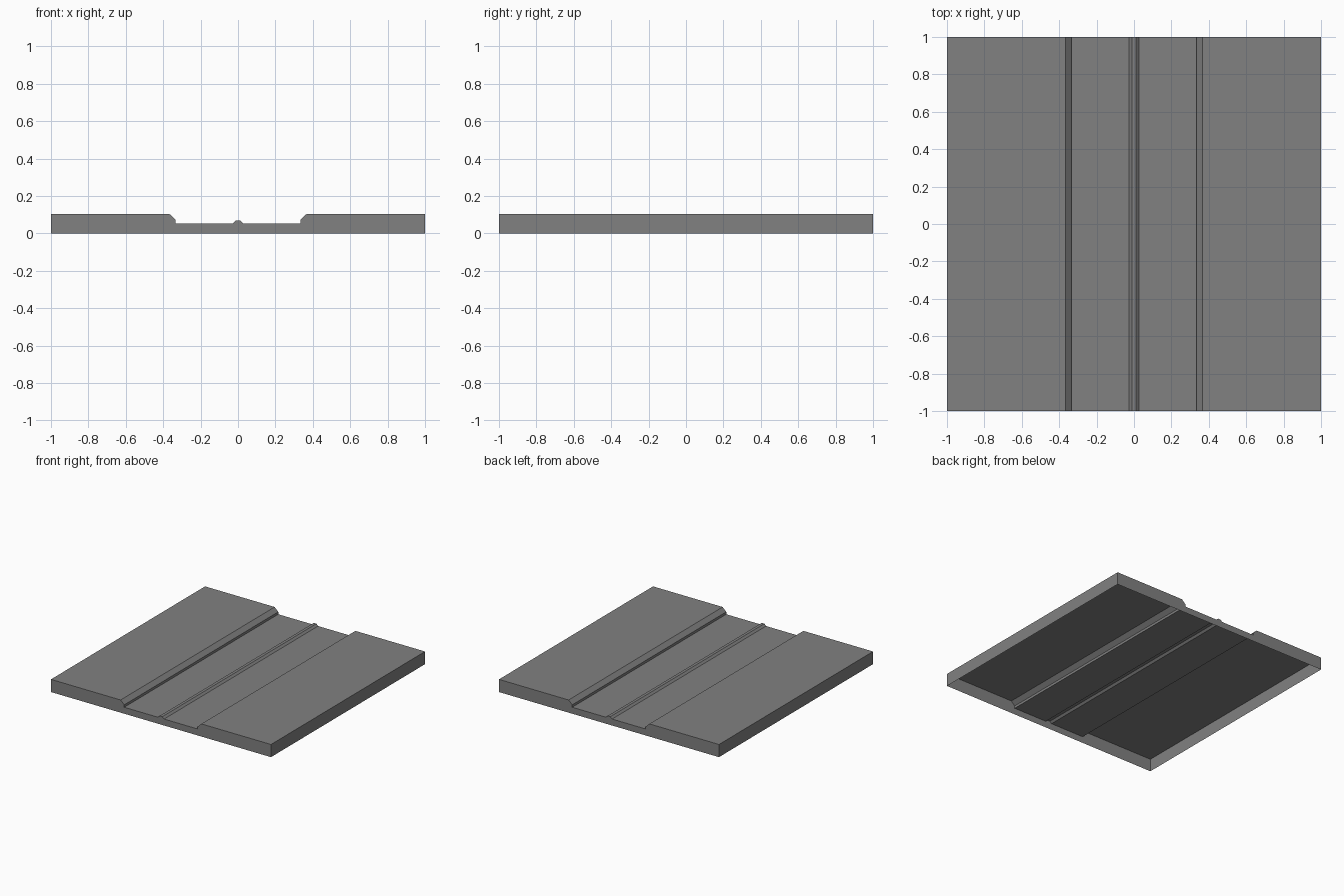
import bpy
import bmesh

cube = bpy.data.objects.get("Cube")
if cube:
    bpy.data.objects.remove(cube, do_unlink=True)

# Single grey surface colour
grey = bpy.data.materials.new("mid_grey")
grey.use_nodes = True
colour = (0.22, 0.22, 0.22, 1)
grey.diffuse_color = colour
grey.node_tree.nodes["Principled BSDF"].inputs["Base Color"].default_value = colour

# Half cross-section, outer edge to centre: raised bank, chamfer, channel, ridge
half = [(1, 0), (1, 0.104), (0.367, 0.104), (0.334, 0.073), (0.334, 0.053),
        (0.028, 0.053), (0.012, 0.068)]
outline = half + [(-x, z) for x, z in reversed(half)]

# Sweep the section from front to back, leaving the underside open
bm = bmesh.new()
front = [bm.verts.new((x, -1, z)) for x, z in outline]
back = [bm.verts.new((x, 1, z)) for x, z in outline]
for i in range(len(outline) - 1):
    bm.faces.new((front[i + 1], front[i], back[i], back[i + 1]))

# End walls
bm.faces.new(front)
bm.faces.new(list(reversed(back)))

mesh = bpy.data.meshes.new("channel_tile")
bm.to_mesh(mesh)
bm.free()
mesh.materials.append(grey)
tile = bpy.data.objects.new("channel_tile", mesh)
bpy.context.collection.objects.link(tile)
